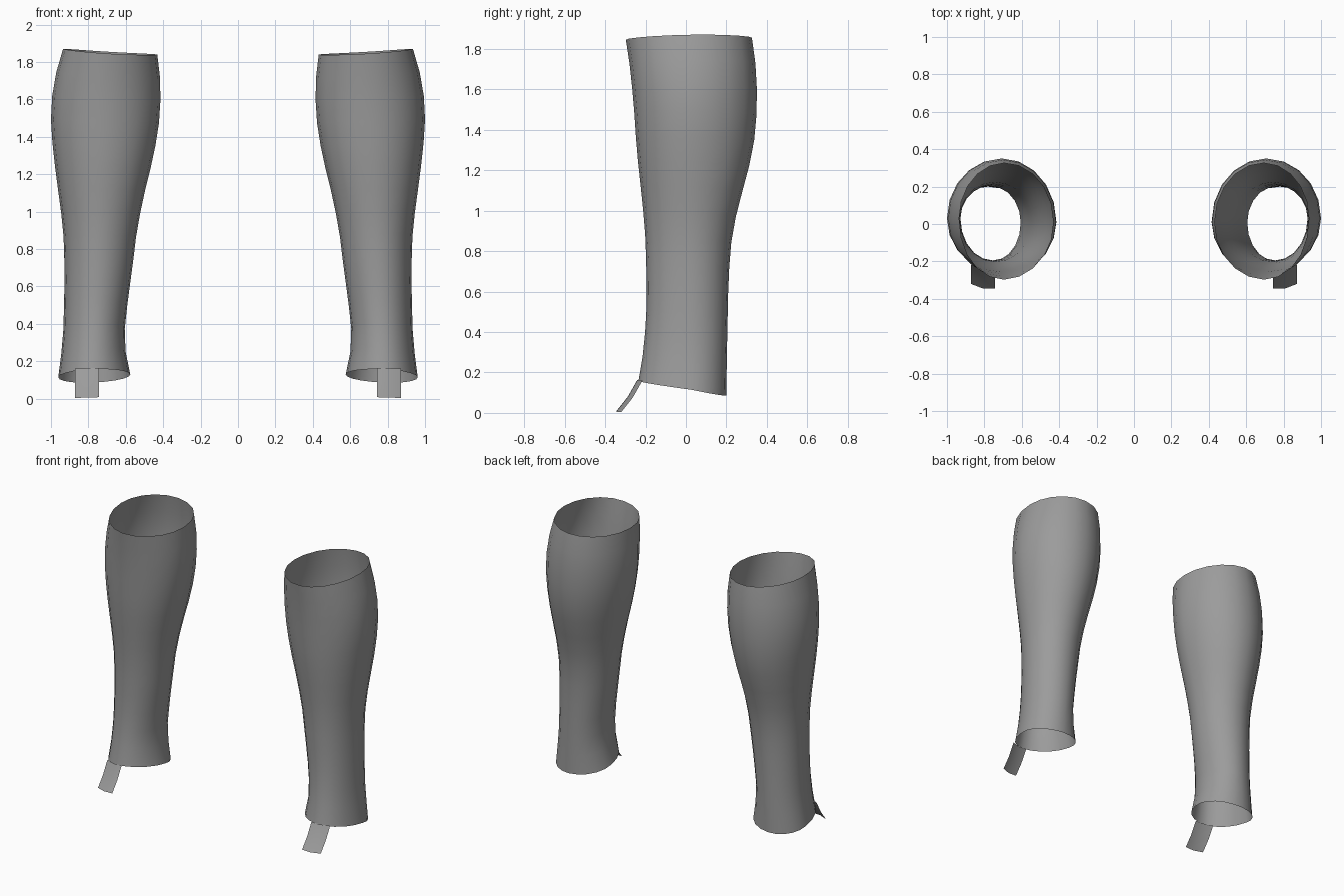
import bpy, bmesh, math

if "Cube" in bpy.data.objects:
    bpy.data.objects.remove(bpy.data.objects["Cube"])

# One flat colour for everything
grey = bpy.data.materials.new("neutral grey")
grey.diffuse_color = (0.33, 0.33, 0.33, 1)
grey.use_nodes = True
grey.node_tree.nodes["Principled BSDF"].inputs["Base Color"].default_value = grey.diffuse_color

SIDES, ROWS = 20, 14
Z0, STEP = 0.1, 0.2
# Leg outline every 0.2 in height from 0.1: inner x, outer x, front y, back y
OUTLINE = [
    (.572, .962, -.242, .200), (.607, .938, -.212, .203), (.592, .930, -.196, .207),
    (.565, .928, -.196, .213), (.540, .935, -.203, .232), (.500, .960, -.222, .280),
    (.452, .985, -.243, .330), (.420, 1.00, -.257, .350), (.416, .982, -.276, .346),
    (.437, .930, -.303, .322),
]


def outline_at(z):
    """Smoothly interpolated outline at height z."""
    u = (z - Z0) / STEP
    i = max(0, min(len(OUTLINE) - 2, int(math.floor(u))))
    f = u - i
    a, b, c, d = (OUTLINE[max(0, min(len(OUTLINE) - 1, i + k))] for k in (-1, 0, 1, 2))
    return [q + .5 * f * (r - p + f * (2 * p - 5 * q + 4 * r - s + f * (3 * (q - r) + s - p)))
            for p, q, r, s in zip(a, b, c, d)]


def section_point(angle, z):
    """Point on the rounded cross-section, built from four quarter ellipses."""
    inner, outer, front, back = outline_at(z)
    t = z / 1.85
    c, s = math.cos(angle), math.sin(angle)
    mid_x = .785 - .09 * t
    mid_y = .02 + .01 * c
    x = mid_x + c * ((outer - mid_x) if c > 0 else (mid_x - inner))
    y = mid_y + s * ((back - mid_y) if s > 0 else (mid_y - front))
    return x, y, z


def make_object(name, rows, closed, side):
    """Skin rows of points into an open sheet or tube, mirrored by side."""
    bm = bmesh.new()
    grid = [[bm.verts.new((side * x, y, z)) for x, y, z in row] for row in rows]
    n = len(rows[0])
    for lo, hi in zip(grid, grid[1:]):
        for i in range(n if closed else n - 1):
            j = (i + 1) % n
            quad = [lo[i], lo[j], hi[j], hi[i]]
            bm.faces.new(quad if side > 0 else quad[::-1])
    mesh = bpy.data.meshes.new(name)
    bm.to_mesh(mesh)
    bm.free()
    mesh.materials.append(grey)
    obj = bpy.data.objects.new(name, mesh)
    bpy.context.collection.objects.link(obj)
    for poly in mesh.polygons:
        poly.use_smooth = True
    return obj


# Shin sleeve: open tube with slanted top and bottom rims
sleeve = []
for r in range(ROWS + 1):
    row = []
    for k in range(SIDES):
        a = 2 * math.pi * k / SIDES
        c, s = math.cos(a), math.sin(a)
        bottom = .122 - .008 * c - .036 * s
        top = 1.85 + .015 * c + .005 * s + .005 * c * c
        row.append(section_point(a, bottom + (top - bottom) * r / ROWS))
    sleeve.append(row)

# Instep tab: narrow strip hanging from the front rim and kicking forward
tab = []
for y, z in ((-.345, .008), (-.288, .08), (-.240, .165)):
    tab.append([(.743, y, z), (.807, y, z - .002), (.872, y + .025, z - .004)])

for side, label in ((1, "left"), (-1, "right")):
    make_object(label + "_shin_sleeve", sleeve, True, side)
    make_object(label + "_instep_tab", tab, False, side)
